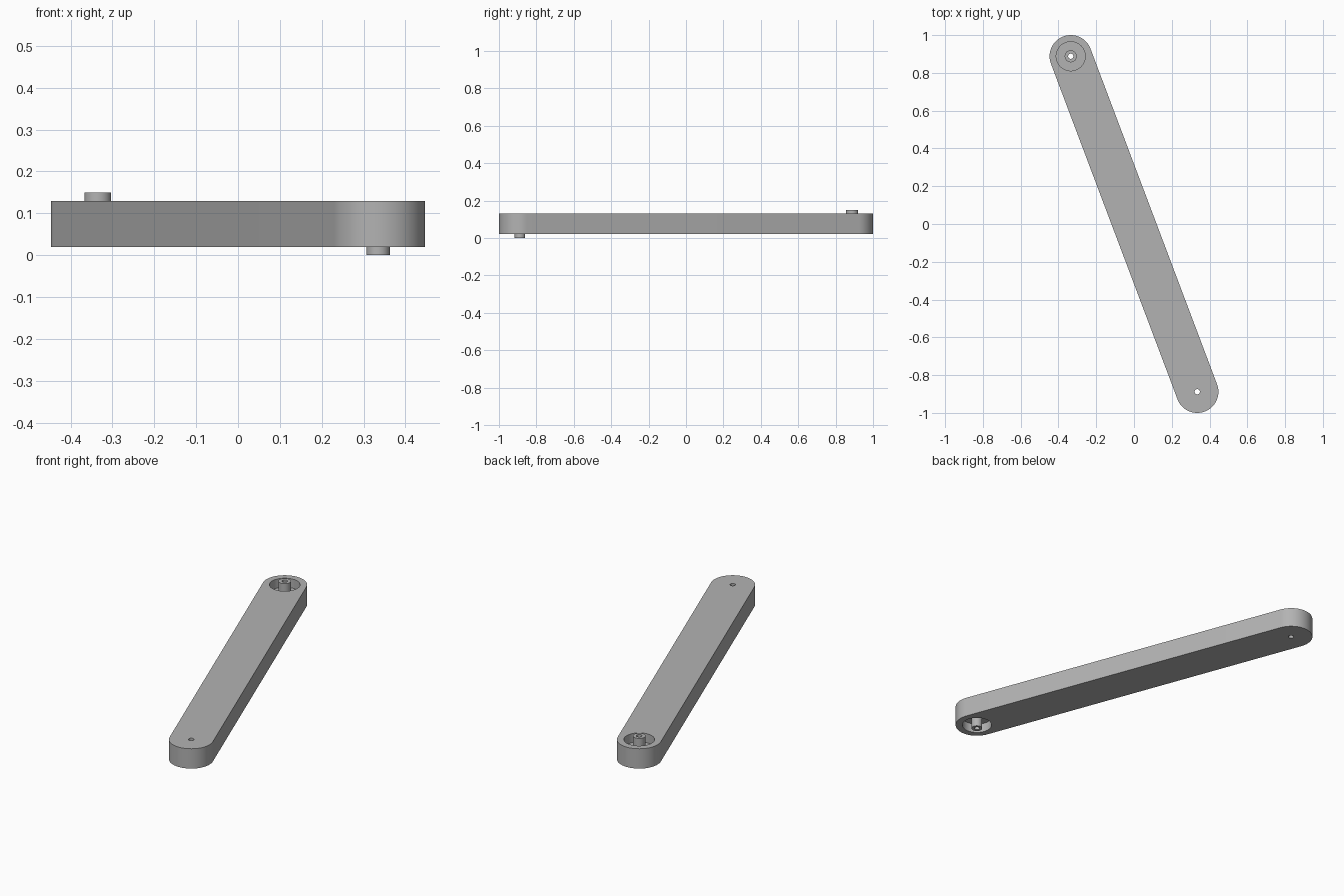
import bpy
import bmesh
from math import cos, sin, pi, atan2
from mathutils import Vector

old = bpy.data.objects.get("Cube")
if old:
    bpy.data.objects.remove(old)

# Main dimensions
R = 0.112
END = Vector((0.335, -0.888))
BOTTOM, TOP, HEIGHT = 0.02, 0.13, 0.15
POCKET_R, POCKET_DEPTH = 0.077, 0.05
HOLE_R = 0.014

grey = bpy.data.materials.new("plain grey")
grey.use_nodes = True
COLOUR = (0.45, 0.45, 0.45, 1)
grey.diffuse_color = COLOUR
bsdf = grey.node_tree.nodes["Principled BSDF"]
bsdf.inputs["Base Color"].default_value = COLOUR


def make_object(name, bm):
    bmesh.ops.recalc_face_normals(bm, faces=bm.faces)
    mesh = bpy.data.meshes.new(name)
    bm.to_mesh(mesh)
    bm.free()
    mesh.materials.append(grey)
    obj = bpy.data.objects.new(name, mesh)
    bpy.context.collection.objects.link(obj)
    return obj


def prism(name, outline, z0, z1):
    bm = bmesh.new()
    base = bm.faces.new([bm.verts.new((x, y, z0)) for x, y in outline])
    grown = bmesh.ops.extrude_face_region(bm, geom=[base], use_keep_orig=True)
    verts = [g for g in grown["geom"] if isinstance(g, bmesh.types.BMVert)]
    bmesh.ops.translate(bm, verts=verts, vec=(0, 0, z1 - z0))
    return make_object(name, bm)


def arc(centre, radius, start, sweep, steps):
    angles = [start + sweep * i / steps for i in range(steps + 1)]
    return [(centre.x + radius * cos(a), centre.y + radius * sin(a)) for a in angles]


def circle(centre, radius, steps=64):
    return arc(centre, radius, 0, 2 * pi, steps)[:-1]


def tube(name, centre, outer, inner, z0, z1, steps=64):
    bm = bmesh.new()
    rings = [[bm.verts.new((x, y, z)) for x, y in circle(centre, r, steps)]
             for r, z in ((outer, z0), (outer, z1), (inner, z1), (inner, z0))]
    for k, ring in enumerate(rings):
        following = rings[(k + 1) % len(rings)]
        for i in range(steps):
            j = (i + 1) % steps
            bm.faces.new((ring[i], ring[j], following[j], following[i]))
    return make_object(name, bm)


# Long bar with rounded ends
heading = atan2(END.y, END.x)
outline = arc(END, R, heading - pi / 2, pi, 48) + arc(-END, R, heading + pi / 2, pi, 48)
arm = prism("arm_bar", outline, BOTTOM, TOP)

# Round pockets on opposite faces, and pin holes through both ends
cutters = [
    prism("top_pocket_cutter", circle(-END, POCKET_R), TOP - POCKET_DEPTH, HEIGHT + 0.1),
    prism("bottom_pocket_cutter", circle(END, POCKET_R), -0.1, BOTTOM + POCKET_DEPTH),
    prism("top_hole_cutter", circle(-END, HOLE_R), -0.1, HEIGHT + 0.1),
    prism("bottom_hole_cutter", circle(END, HOLE_R), -0.1, HEIGHT + 0.1),
]
bpy.context.view_layer.objects.active = arm
for cutter in cutters:
    cutter.hide_render = True
    mod = arm.modifiers.new(cutter.name, "BOOLEAN")
    mod.operation, mod.solver, mod.object = "DIFFERENCE", "EXACT", cutter
    bpy.ops.object.modifier_apply(modifier=mod.name)
    bpy.data.objects.remove(cutter)

# Hollow pins standing in the pockets
top_pin = tube("top_pin", -END, 0.032, HOLE_R, TOP - POCKET_DEPTH, HEIGHT)
bottom_pin = tube("bottom_pin", END, 0.028, HOLE_R, 0, BOTTOM + POCKET_DEPTH)

# Smooth round walls, sharp rims
bpy.ops.object.select_all(action="DESELECT")
for obj in (arm, top_pin, bottom_pin):
    obj.select_set(True)
bpy.ops.object.shade_smooth_by_angle(angle=pi / 6)
